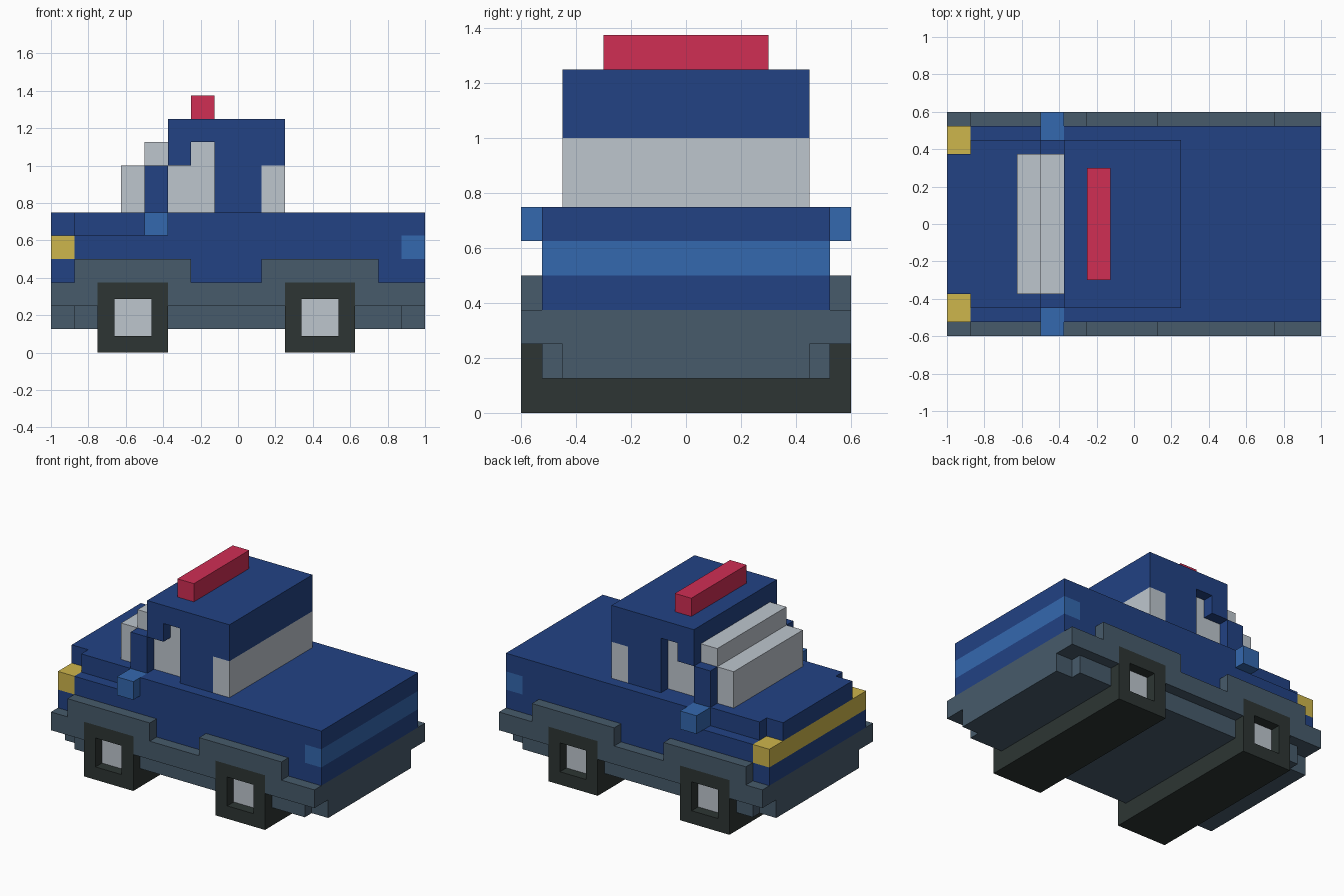
import bpy
import bmesh

cube = bpy.data.objects.get("Cube")
if cube:
    bpy.data.objects.remove(cube, do_unlink=True)


def material(name, hex_code):
    """Flat colour from an sRGB hex code, stored as linear values."""
    srgb = [int(hex_code[i:i + 2], 16) / 255 for i in (0, 2, 4)]
    colour = [c / 12.92 if c < 0.04045 else ((c + 0.055) / 1.055) ** 2.4 for c in srgb] + [1]
    mat = bpy.data.materials.new(name)
    mat.use_nodes = True
    mat.diffuse_color = colour
    mat.node_tree.nodes["Principled BSDF"].inputs["Base Color"].default_value = colour
    return mat


navy = material("navy_paint", "224284")
light_blue = material("light_blue_paint", "3468AF")
slate = material("slate_trim", "475B6B")
glass = material("pale_grey", "BEC6CE")
rubber = material("dark_rubber", "2D3533")
red = material("red_light", "D02E54")
yellow = material("yellow_light", "CEB64C")


def finish(name, bm, *mats):
    bmesh.ops.recalc_face_normals(bm, faces=bm.faces)
    mesh = bpy.data.meshes.new(name)
    bm.to_mesh(mesh)
    bm.free()
    for mat in mats:
        mesh.materials.append(mat)
    obj = bpy.data.objects.new(name, mesh)
    bpy.context.collection.objects.link(obj)
    return obj


def prism_mesh(profile, y0, y1):
    """Extrude an x-z outline from y0 to y1."""
    bm = bmesh.new()
    face = bm.faces.new([bm.verts.new((x, y0, z)) for x, z in profile])
    ext = bmesh.ops.extrude_face_region(bm, geom=[face])["geom"]
    verts = [v for v in ext if isinstance(v, bmesh.types.BMVert)]
    bmesh.ops.translate(bm, verts=verts, vec=(0, y1 - y0, 0))
    bmesh.ops.recalc_face_normals(bm, faces=bm.faces)
    return bm


def rect(x0, x1, z0, z1):
    return [(x0, z0), (x1, z0), (x1, z1), (x0, z1)]


def centred(name, profile, half_width, mat):
    return finish(name, prism_mesh(profile, -half_width, half_width), mat)


def paired(name, profile, inner, outer, mat):
    for side, s in (("left", 1), ("right", -1)):
        finish(f"{side}_{name}", prism_mesh(profile, s * inner, s * outer), mat)


# Chassis with stepped underside, and side skirts with wheel arches
centred("chassis", rect(-1, 1, 0.25, 0.375), 0.525, slate)
centred("underbody_long", rect(-1, 1, 0.125, 0.25), 0.45, slate)
paired("underbody_edge", rect(-0.875, 0.875, 0.125, 0.25), 0.45, 0.525, slate)
skirt = [(-1, .25), (-.75, .25), (-.75, .375), (-.375, .375), (-.375, .25),
         (.25, .25), (.25, .375), (.625, .375), (.625, .25), (1, .25),
         (1, .375), (.75, .375), (.75, .5), (.125, .5), (.125, .375),
         (-.25, .375), (-.25, .5), (-.875, .5), (-.875, .375), (-1, .375)]
paired("skirt", skirt, 0.525, 0.6, slate)

# Full-width wheel blocks with recessed hubs
for name, x in (("front_wheels", -0.75), ("rear_wheels", 0.25)):
    bm = prism_mesh(rect(x, x + 0.375, 0, 0.375), -0.6, 0.6)
    hubs = [f for f in bm.faces if abs(f.normal.y) > 0.9]
    bmesh.ops.inset_individual(bm, faces=hubs, thickness=0.125)
    for hub in bmesh.ops.extrude_discrete_faces(bm, faces=hubs)["faces"]:
        hub.material_index = 1
        for v in hub.verts:
            v.co.y *= 0.53 / 0.6
    finish(name, bm, rubber, glass)

# Body shell, with slots for the front and rear light strips
shell = [(-1, .375), (1, .375), (1, .5), (.875, .5), (.875, .625), (1, .625),
         (1, .75), (-.375, .75), (-.375, .625), (-.875, .625), (-.875, .5), (-1, .5)]
centred("body_shell", shell, 0.525, navy)
centred("hood", rect(-0.875, -0.375, 0.625, 0.75), 0.45, navy)
centred("nose", rect(-1, -0.875, 0.625, 0.75), 0.375, navy)
centred("headlight_strip", rect(-1, -0.875, 0.5, 0.625), 0.525, yellow)
centred("tail_strip", rect(0.875, 1, 0.5, 0.625), 0.525, light_blue)
paired("mirror", rect(-0.5, -0.375, 0.625, 0.75), 0.45, 0.6, light_blue)

# Glass core stepping down to the hood, and the rear window
windscreen = [(-.625, .75), (-.125, .75), (-.125, 1.125), (-.5, 1.125), (-.5, 1), (-.625, 1)]
centred("windscreen", windscreen, 0.375, glass)
centred("rear_window", rect(0.125, 0.25, 0.75, 1), 0.45, glass)

# Cabin sides with recessed window openings, roof and pillars
side = [(-.375, 1.25), (-.375, 1), (-.25, 1), (-.25, 1.125), (-.125, 1.125),
        (-.125, .75), (.125, .75), (.125, 1), (.25, 1), (.25, 1.25)]
paired("cabin_side", side, 0.375, 0.45, navy)
roof = [(-.375, 1.125), (.125, 1.125), (.125, 1), (.25, 1), (.25, 1.25), (-.375, 1.25)]
centred("roof", roof, 0.375, navy)
paired("windscreen_pillar", rect(-0.5, -0.375, 0.75, 1), 0.375, 0.45, navy)

# Roof light bar
centred("light_bar", rect(-0.25, -0.125, 1.25, 1.375), 0.3, red)
